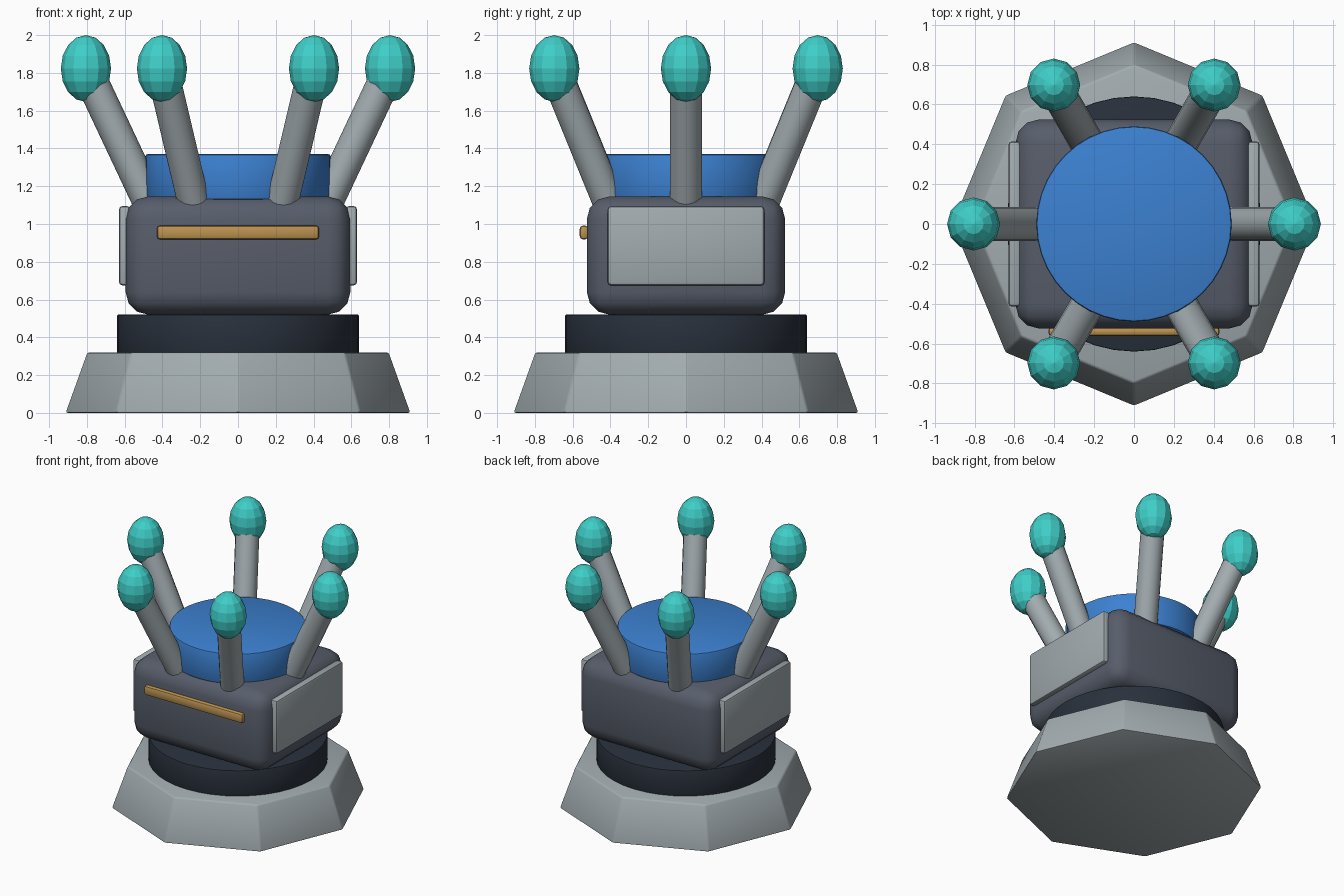
import bpy, math
from mathutils import Vector

if "Cube" in bpy.data.objects:
    bpy.data.objects.remove(bpy.data.objects["Cube"])


def material(name, rgb):
    m = bpy.data.materials.new(name)
    m.diffuse_color = (*rgb, 1)
    m.use_nodes = True
    m.node_tree.nodes["Principled BSDF"].inputs["Base Color"].default_value = m.diffuse_color
    return m


GREY = material("light grey", (0.36, 0.41, 0.43))
DARK = material("dark slate", (0.095, 0.11, 0.145))
NAVY = material("near black blue", (0.022, 0.03, 0.045))
BLUE = material("blue", (0.045, 0.22, 0.64))
TEAL = material("teal", (0.05, 0.62, 0.58))
GOLD = material("gold", (0.5, 0.29, 0.08))


def finish(name, mat, bevel=0, segments=2, smooth=True):
    """Name, colour, round and shade the active object."""
    ob = bpy.context.object
    ob.name = name
    ob.data.materials.append(mat)
    bpy.ops.object.transform_apply(location=False, rotation=True, scale=True)
    if bevel:
        mod = ob.modifiers.new("rounding", 'BEVEL')
        mod.width, mod.segments = bevel, segments
        mod.limit_method = 'ANGLE'
        mod.angle_limit = math.radians(30)
        bpy.ops.object.modifier_apply(modifier=mod.name)
    if smooth:
        bpy.ops.object.shade_smooth_by_angle(angle=math.radians(35))
    return ob


def box(name, center, size, mat, bevel, segments=2):
    bpy.ops.mesh.primitive_cube_add(size=1, location=center)
    bpy.context.object.scale = size
    return finish(name, mat, bevel, segments)


def drum(name, radius, z0, z1, mat, bevel):
    bpy.ops.mesh.primitive_cylinder_add(vertices=40, radius=radius, depth=z1 - z0,
                                        location=(0, 0, (z0 + z1) / 2))
    return finish(name, mat, bevel)


# Octagonal tapered foot, corners on the axes
bpy.ops.mesh.primitive_cone_add(vertices=8, radius1=0.915, radius2=0.8, depth=0.32,
                                location=(0, 0, 0.16))
finish("base", GREY, 0.012)

# Turning collar, palm block and cap
drum("collar", 0.64, 0.31, 0.52, NAVY, 0.006)
box("palm", (0, 0, 0.833), (1.19, 1.05, 0.626), DARK, 0.12, 3)
drum("cap", 0.49, 1.13, 1.37, BLUE, 0.012)

# Side plates and front strip
for side, label in ((-1, "left"), (1, "right")):
    box(label + "_plate", (side * 0.6, 0, 0.885), (0.06, 0.83, 0.42), GREY, 0.018)
box("front_strip", (0, -0.54, 0.955), (0.86, 0.045, 0.074), GOLD, 0.018)

# Six leaning fingers with egg-shaped tips
for i in range(6):
    a = math.radians(60 * i)
    out = Vector((math.cos(a), math.sin(a), 0))
    root = out * 0.45 + Vector((0, 0, 1.07))
    tip = out * 0.805 + Vector((0, 0, 1.823))
    axis = tip - root
    bpy.ops.mesh.primitive_cylinder_add(vertices=16, radius=0.086, depth=axis.length,
                                        location=(root + tip) / 2)
    bpy.context.object.rotation_euler = axis.to_track_quat('Z', 'Y').to_euler()
    finish(f"finger_{i + 1}", GREY)
    bpy.ops.mesh.primitive_uv_sphere_add(segments=12, ring_count=8, radius=1, location=tip)
    bpy.context.object.scale = (0.133, 0.133, 0.177)
    finish(f"fingertip_{i + 1}", TEAL, smooth=False)
